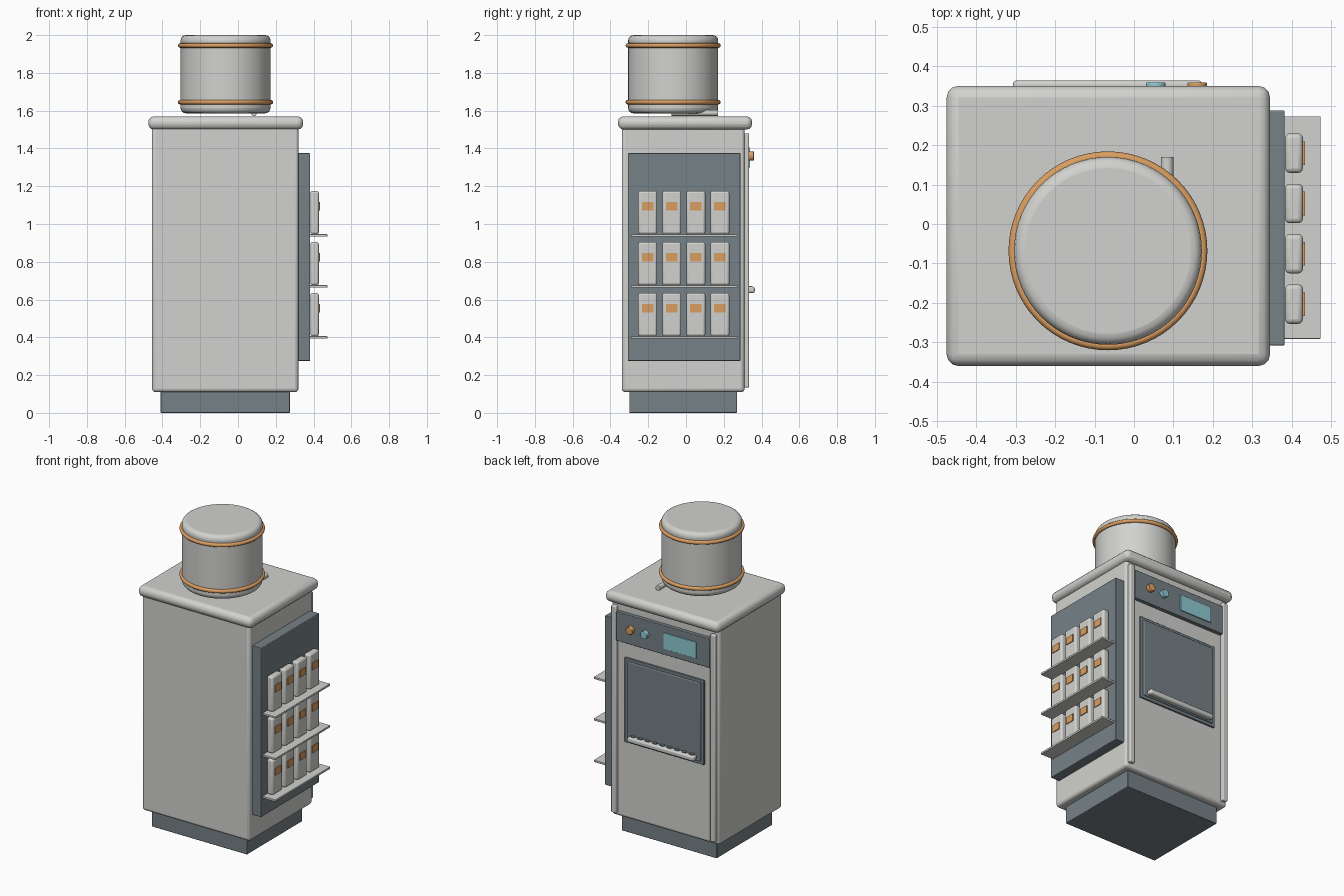
import bpy
import bmesh
import math
from mathutils import Matrix

if "Cube" in bpy.data.objects:
    bpy.data.objects.remove(bpy.data.objects["Cube"], do_unlink=True)


def material(name, rgb):
    m = bpy.data.materials.new(name)
    m.use_nodes = True
    m.diffuse_color = (*rgb, 1)
    m.node_tree.nodes["Principled BSDF"].inputs["Base Color"].default_value = (*rgb, 1)
    return m


LIGHT = material("light grey enamel", (0.64, 0.64, 0.62))
DARK = material("slate grey", (0.18, 0.22, 0.24))
COPPER = material("copper", (0.70, 0.34, 0.12))
TEAL = material("teal", (0.27, 0.60, 0.65))


def finish(name, bm, mat, bevel=0, segments=3):
    mesh = bpy.data.meshes.new(name)
    bm.to_mesh(mesh)
    bm.free()
    mesh.materials.append(mat)
    obj = bpy.data.objects.new(name, mesh)
    bpy.context.collection.objects.link(obj)
    if bevel:
        mod = obj.modifiers.new("soft edges", "BEVEL")
        mod.width = bevel
        mod.segments = segments
        mod.limit_method = "ANGLE"
    bpy.ops.object.select_all(action="DESELECT")
    obj.select_set(True)
    bpy.context.view_layer.objects.active = obj
    bpy.ops.object.shade_smooth_by_angle(angle=math.radians(35))
    return obj


def box(name, x, y, z, mat, bevel=0):
    """Box from (min, max) pairs along each axis."""
    bm = bmesh.new()
    bmesh.ops.create_cube(bm, size=1)
    for v in bm.verts:
        v.co = [a + (b - a) * (c + 0.5) for (a, b), c in zip((x, y, z), v.co)]
    return finish(name, bm, mat, bevel)


def cylinder(name, centre, radius, depth, mat, axis="Z", bevel=0, sides=64):
    bm = bmesh.new()
    turn = Matrix.Rotation(math.pi / 2, 4, "X") if axis == "Y" else Matrix()
    bmesh.ops.create_cone(bm, cap_ends=True, segments=sides, radius1=radius,
                          radius2=radius, depth=depth,
                          matrix=Matrix.Translation(centre) @ turn)
    return finish(name, bm, mat, bevel, 4)


def ring(name, centre, radius, thickness, mat):
    bpy.ops.mesh.primitive_torus_add(location=centre, major_radius=radius,
                                     minor_radius=thickness, major_segments=64,
                                     minor_segments=12)
    obj = bpy.context.object
    obj.name = name
    obj.data.materials.append(mat)
    bpy.ops.object.shade_smooth()


# Cabinet
box("plinth", (-0.41, 0.275), (-0.30, 0.27), (0, 0.13), DARK, 0.004)
box("cabinet_body", (-0.455, 0.32), (-0.34, 0.31), (0.11, 1.52), LIGHT, 0.018)
box("worktop", (-0.475, 0.345), (-0.36, 0.35), (1.5, 1.57), LIGHT, 0.03)

# Tank with hoops and outlet pipe
TX, TY = -0.066, -0.068
cylinder("tank", (TX, TY, 1.793), 0.238, 0.414, LIGHT, bevel=0.028)
for z in (1.645, 1.945):
    ring("tank_hoop", (TX, TY, z), 0.24, 0.012, COPPER)
cylinder("outlet_pipe", (0.084, 0.047, 1.588), 0.016, 0.245, LIGHT, "Y", sides=24)

# Side rack with shelves of cartons
box("rack_panel", (0.315, 0.382), (-0.308, 0.288), (0.275, 1.375), DARK, 0.004)
for level in range(3):
    z = 0.393 + level * 0.27
    box("shelf", (0.375, 0.473), (-0.291, 0.273), (z, z + 0.013), LIGHT, 0.002)
    for i in range(4):
        y = -0.203 + i * 0.1275
        box("carton", (0.383, 0.428), (y - 0.05, y + 0.05),
            (z + 0.013, z + 0.242), LIGHT, 0.012)
        box("carton_label", (0.425, 0.433), (y - 0.03, y + 0.03),
            (z + 0.138, z + 0.184), COPPER)

# Back face: edge rails, control panel, door
CX = -0.067
for side in (-1, 1):
    x = CX + side * 0.356
    box("edge_rail", (x - 0.018, x + 0.018), (0.30, 0.334), (0.135, 1.48), LIGHT, 0.006)
box("control_panel", (CX - 0.337, CX + 0.337), (0.30, 0.334), (1.26, 1.45), DARK, 0.004)
box("display", (-0.31, -0.075), (0.33, 0.34), (1.30, 1.405), TEAL, 0.002)
for x, mat in ((0.16, COPPER), (0.055, TEAL)):
    cylinder("knob", (x, 0.344, 1.36), 0.025, 0.03, mat, "Y", 0.004, 32)
box("door_frame", (CX - 0.285, CX + 0.285), (0.30, 0.32), (0.61, 1.16), DARK, 0.003)
box("door_panel", (CX - 0.265, CX + 0.265), (0.315, 0.329), (0.63, 1.14), DARK, 0.005)

# Ledge with small slats
box("ledge", (CX - 0.24, CX + 0.24), (0.325, 0.364), (0.635, 0.668), LIGHT, 0.01)
for i in range(9):
    x = CX + (i - 4) * 0.053
    box("ledge_slat", (x - 0.012, x + 0.012), (0.325, 0.348), (0.66, 0.673), DARK)
